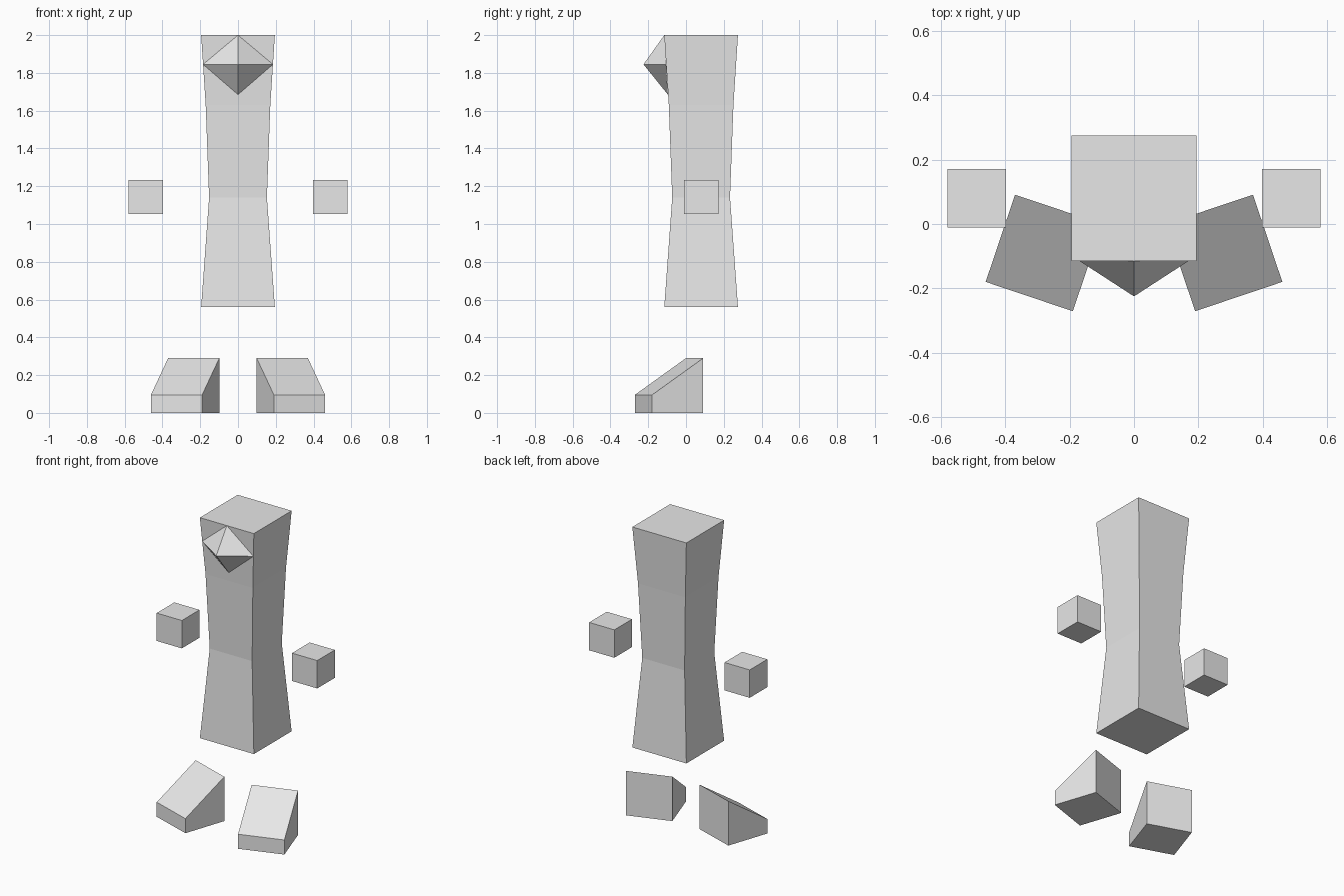
import bpy, bmesh, math
from mathutils import Matrix

if "Cube" in bpy.data.objects:
    bpy.data.objects.remove(bpy.data.objects["Cube"])

grey = bpy.data.materials.new("light grey")
grey.diffuse_color = (0.8, 0.8, 0.8, 1)
grey.use_nodes = True
grey.node_tree.nodes["Principled BSDF"].inputs["Base Color"].default_value = grey.diffuse_color


def finish(name, bm):
    """Turn a bmesh into a flat-shaded object."""
    bmesh.ops.recalc_face_normals(bm, faces=bm.faces)
    mesh = bpy.data.meshes.new(name)
    bm.to_mesh(mesh)
    bm.free()
    mesh.materials.append(grey)
    obj = bpy.data.objects.new(name, mesh)
    bpy.context.collection.objects.link(obj)
    return obj


# Body: square column, pinched at the waist
bm = bmesh.new()
rings = []
for z, h in [(0.56, 0.195), (1.14, 0.153), (1.63, 0.171), (2.0, 0.195)]:
    rings.append([bm.verts.new((sx * h, 0.08 + sy * h, z))
                  for sx, sy in [(-1, -1), (1, -1), (1, 1), (-1, 1)]])
for low, high in zip(rings, rings[1:]):
    for i in range(4):
        j = (i + 1) % 4
        bm.faces.new((low[i], low[j], high[j], high[i]))
bm.faces.new(rings[0])
bm.faces.new(rings[-1])
finish("body", bm)

# Nose: four-sided pyramid set on the front of the head
bm = bmesh.new()
tip = bm.verts.new((0, -0.225, 1.845))
base = [bm.verts.new(p) for p in [(0, -0.115, 2.0), (-0.185, -0.105, 1.845),
                                  (0, -0.096, 1.685), (0.185, -0.105, 1.845)]]
for i in range(4):
    bm.faces.new((tip, base[i], base[(i + 1) % 4]))
bm.faces.new(base)
finish("nose", bm)

for side, sx in (("left", -1), ("right", 1)):
    # Hand: floating cube
    bm = bmesh.new()
    bmesh.ops.create_cube(bm, size=0.182,
                          matrix=Matrix.Translation((sx * 0.489, 0.08, 1.143)))
    finish(side + "_hand", bm)

    # Foot: wedge sloping down to a low toe, turned outward
    bm = bmesh.new()
    bmesh.ops.create_cube(bm, size=0.286)
    for v in bm.verts:
        v.co.z = 0 if v.co.z < 0 else (0.095 if v.co.y < 0 else 0.29)
    turn = Matrix.Rotation(sx * math.radians(18.6), 4, "Z")
    bm.transform(Matrix.Translation((sx * 0.28, -0.09, 0)) @ turn)
    finish(side + "_foot", bm)
